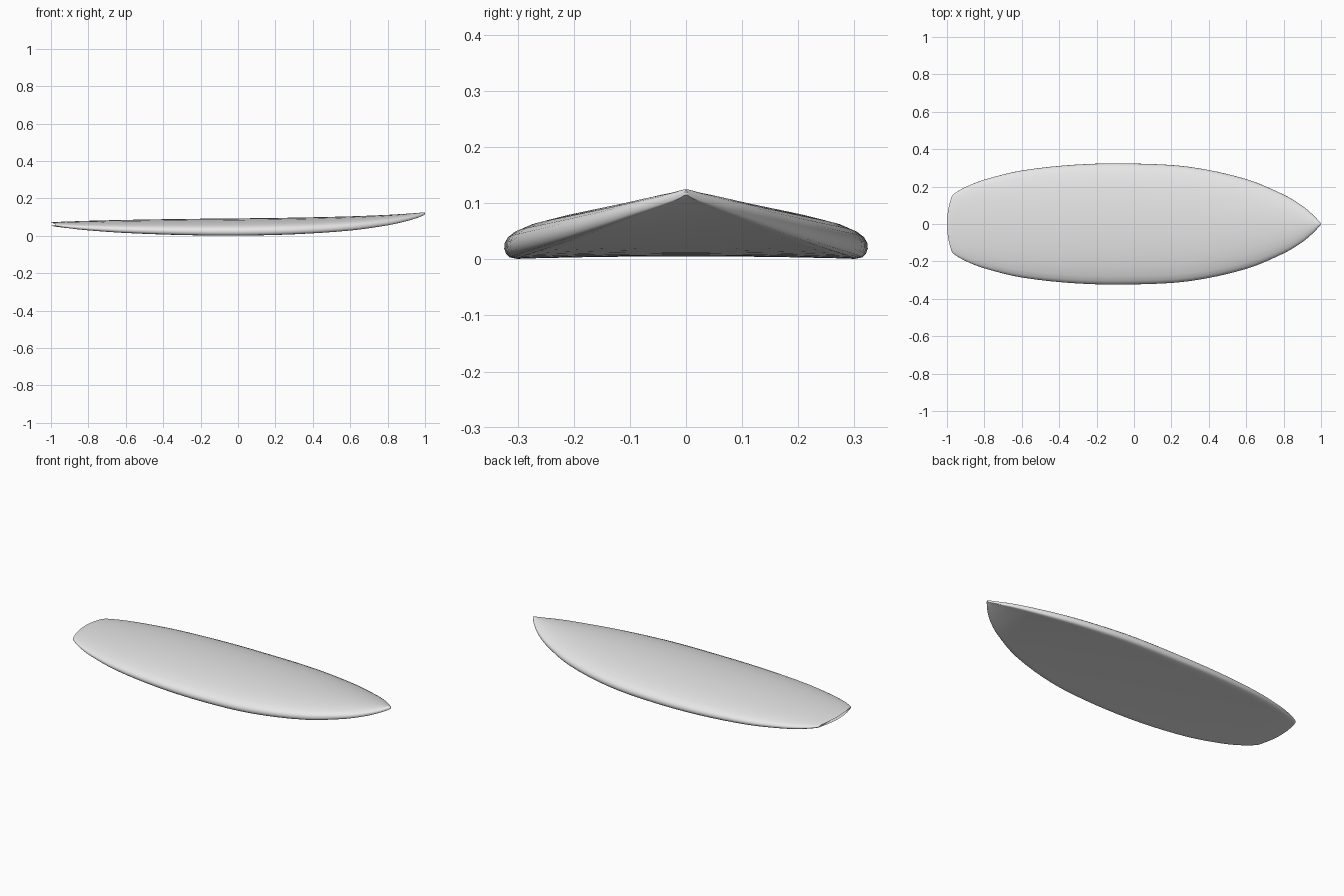
import bpy, bmesh, math
from mathutils import Vector

cube = bpy.data.objects.get("Cube")
if cube:
    bpy.data.objects.remove(cube, do_unlink=True)

# Length stations: x, half width, bottom height, deck height
STATIONS = [
    (-0.975, 0.147, 0.054, 0.070), (-0.965, 0.16, 0.050, 0.073),
    (-0.9, 0.198, 0.040, 0.076), (-0.8, 0.237, 0.029, 0.080),
    (-0.6, 0.286, 0.015, 0.085), (-0.3, 0.318, 0.004, 0.090),
    (0.0, 0.323, 0.001, 0.093), (0.3, 0.305, 0.008, 0.097),
    (0.6, 0.24, 0.028, 0.104), (0.8, 0.157, 0.056, 0.112),
    (0.9, 0.097, 0.078, 0.118), (0.96, 0.046, 0.096, 0.122),
    (0.99, 0.014, 0.108, 0.125), (1.0, 0.002, 0.115, 0.123),
]
# Half cross-section: fraction of half width, fraction of height
SECTION = [
    (0, 0.05), (0.3, 0.045), (0.6, 0.03), (0.85, 0.01), (0.93, 0), (0.97, 0.03),
    (0.99, 0.1), (1, 0.2), (0.997, 0.31), (0.98, 0.42), (0.94, 0.53),
    (0.86, 0.65), (0.7, 0.79), (0.5, 0.9), (0.25, 0.975), (0, 1),
]


def smooth_path(points, steps):
    """Sample a curve through the points, with slopes scaled to their spacing."""
    pts = [Vector(p) for p in points]
    slopes = []
    for i, p in enumerate(pts):
        a, b = pts[max(i - 1, 0)], pts[min(i + 1, len(pts) - 1)]
        slopes.append((b - a) / (b[0] - a[0]))
    out = []
    for i in range(len(pts) - 1):
        h = pts[i + 1][0] - pts[i][0]
        for k in range(steps):
            t = k / steps
            s = t * t * (3 - 2 * t)
            out.append(pts[i] * (1 - s) + pts[i + 1] * s
                       + slopes[i] * h * t * (1 - t) ** 2
                       - slopes[i + 1] * h * t * t * (1 - t))
    return out + [pts[-1]]


# Board: closed cross-sections joined from tail to nose
bm = bmesh.new()
loop = SECTION + [(-u, v) for u, v in SECTION[-2:0:-1]]
rings = []
for x, width, low, high in smooth_path(STATIONS, 4):
    bow = 0.025 * max(0, (-0.6 - x) / 0.375) ** 2
    rings.append([bm.verts.new((x - bow * (1 - u * u), u * width,
                                low + (high - low) * v)) for u, v in loop])
n = len(loop)
for a, b in zip(rings, rings[1:]):
    for i in range(n):
        j = (i + 1) % n
        bm.faces.new((a[i], b[i], b[j], a[j]))

# Tail and nose caps, bridging left and right across the section
for ring in (rings[0], rings[-1]):
    for i in range(n // 2):
        quad = [ring[i], ring[i + 1], ring[-i - 1], ring[-i % n]]
        bm.faces.new(list(dict.fromkeys(quad)))
bmesh.ops.recalc_face_normals(bm, faces=bm.faces)

mesh = bpy.data.meshes.new("board")
bm.to_mesh(mesh)
bm.free()
board = bpy.data.objects.new("board", mesh)
bpy.context.collection.objects.link(board)

# Plain light grey finish
grey = bpy.data.materials.new("light_grey")
grey.use_nodes = True
colour = (0.8, 0.8, 0.8, 1)
grey.diffuse_color = colour
grey.node_tree.nodes["Principled BSDF"].inputs["Base Color"].default_value = colour
mesh.materials.append(grey)

bpy.context.view_layer.objects.active = board
board.select_set(True)
bpy.ops.object.shade_smooth_by_angle(angle=math.radians(40))
